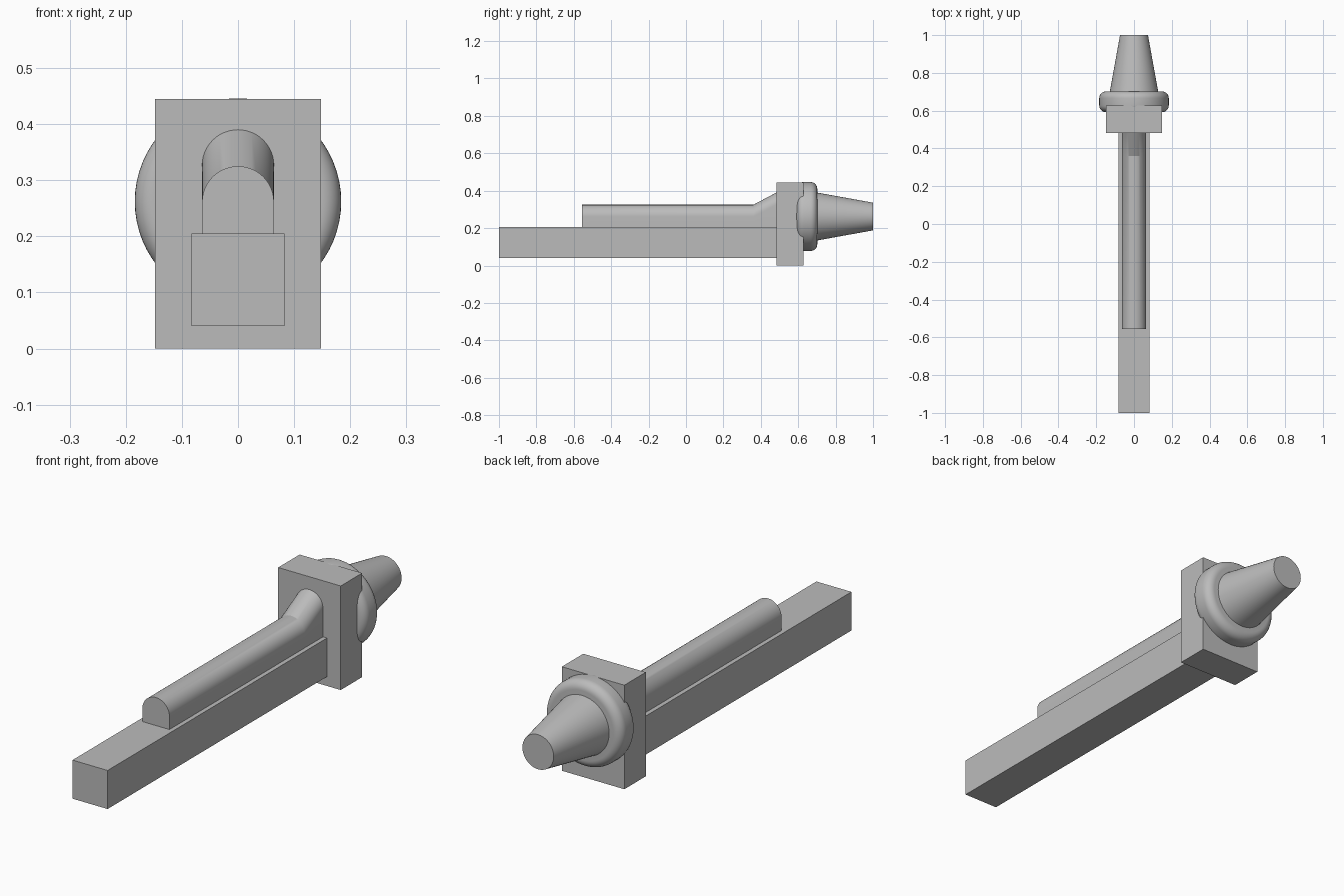
import bpy
import math
from mathutils import Matrix

cube = bpy.data.objects.get("Cube")
if cube:
    bpy.data.objects.remove(cube, do_unlink=True)

grey = bpy.data.materials.new("plain grey")
grey.use_nodes = True
grey.diffuse_color = (0.5, 0.5, 0.5, 1)
grey.node_tree.nodes["Principled BSDF"].inputs["Base Color"].default_value = (0.5, 0.5, 0.5, 1)


def loft(name, rings, smooth=False):
    """Skin a row of equal-length rings and cap both ends."""
    n = len(rings[0])
    verts = [p for ring in rings for p in ring]
    faces = [tuple(range(n))[::-1], tuple(range(len(verts) - n, len(verts)))]
    for r in range(len(rings) - 1):
        for i in range(n):
            j = (i + 1) % n
            faces.append((r * n + i, r * n + j, r * n + n + j, r * n + n + i))
    mesh = bpy.data.meshes.new(name)
    mesh.from_pydata(verts, [], faces)
    # Rings run clockwise seen from the back, so turn the faces outward
    mesh.flip_normals()
    mesh.materials.append(grey)
    obj = bpy.data.objects.new(name, mesh)
    bpy.context.collection.objects.link(obj)
    if smooth:
        bpy.ops.object.select_all(action="DESELECT")
        obj.select_set(True)
        bpy.context.view_layer.objects.active = obj
        bpy.ops.object.shade_smooth_by_angle(angle=math.radians(25))
    return obj


def box(name, half, y0, y1, z0, z1):
    corners = [(-half, z0), (half, z0), (half, z1), (-half, z1)]
    return loft(name, [[(x, y, z) for x, z in corners] for y in (y0, y1)])


def turned(name, profile, axis_z, sides=64):
    """Solid of revolution about the y direction from (y, radius) points."""
    angles = [2 * math.pi * i / sides for i in range(sides)]
    return loft(name, [[(r * math.cos(a), y, axis_z + r * math.sin(a)) for a in angles]
                       for y, r in profile], smooth=True)


def arch(y, top, half=0.064, base=0.205, steps=24):
    """Round-topped cross-section standing on the rail."""
    arc = [math.pi * i / steps for i in range(steps + 1)]
    ring = [(-half, y, base), (half, y, base)]
    return ring + [(half * math.cos(a), y, top - half + half * math.sin(a)) for a in arc]


# Square rail and mounting block
box("rail", 0.083, -1.0, 0.5, 0.04, 0.205)
box("block", 0.148, 0.483, 0.628, 0.0, 0.445)

# Round-topped bar that ramps up into the block
loft("upper_bar", [arch(-0.555, 0.325), arch(0.36, 0.325), arch(0.483, 0.39),
                   arch(0.5, 0.399)], smooth=True)

# Collar with rounded rims
AXIS, R, FILLET = 0.262, 0.184, 0.036
quarter = [math.pi / 2 * i / 8 for i in range(9)]
front_rim = [(0.592 + FILLET * (1 - math.sin(a)), R - FILLET * (1 - math.cos(a)))
             for a in reversed(quarter)]
back_rim = [(0.702 - FILLET * (1 - math.sin(a)), R - FILLET * (1 - math.cos(a)))
            for a in quarter]
turned("collar", front_rim + back_rim, AXIS)

# Tapered nozzle
turned("nozzle", [(0.69, 0.13), (1.0, 0.074)], AXIS)
